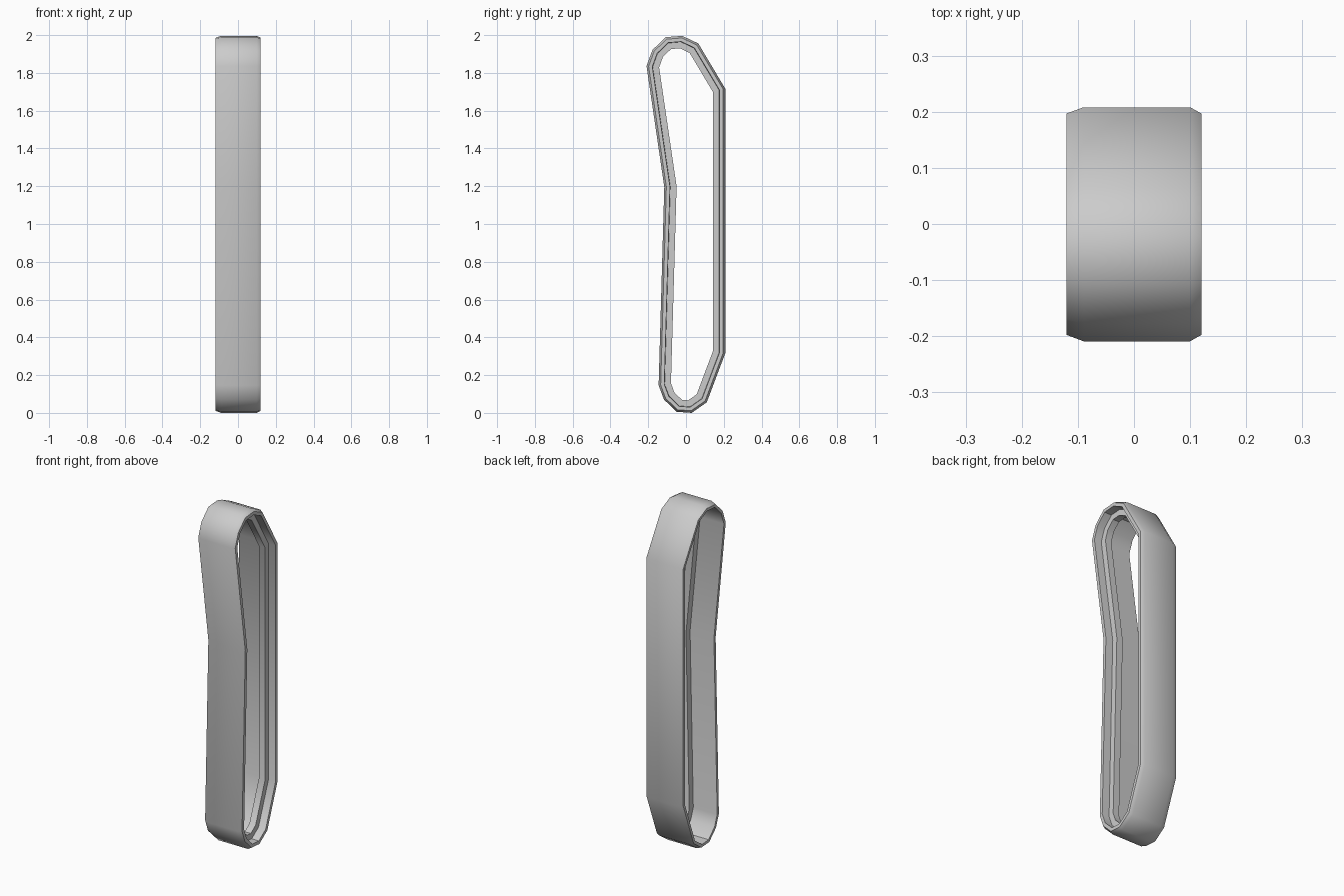
import bpy, bmesh, math
from mathutils import Vector

if "Cube" in bpy.data.objects:
    bpy.data.objects.remove(bpy.data.objects["Cube"])

# Outer silhouette in (y, z), clockwise seen from the right
OUTLINE = [(-.145, .15), (-.115, 1.2), (-.209, 1.84), (-.178, 1.925), (-.108, 1.993),
           (-.02, 2.0), (.065, 1.96), (.208, 1.72), (.208, .32), (.11, .06),
           (.03, .004), (-.05, .01), (-.117, .075)]

# Closed band section as (x, inward offset): chamfered skin with an inner ridge
SECTION = [(-.12, .011), (-.09, 0), (.10, 0), (.12, .011),
           (.12, .030), (.075, .032), (.075, .065), (.035, .065),
           (.035, .027), (-.12, .027)]


def inset(points, dist):
    """Mitred inward offset of a clockwise loop."""
    pts = [Vector(p) for p in points]
    out = []
    for i, p in enumerate(pts):
        a = (p - pts[i - 1]).normalized()
        b = (pts[(i + 1) % len(pts)] - p).normalized()
        na, nb = Vector((a.y, -a.x)), Vector((b.y, -b.x))
        out.append(p + (na + nb) * dist / (1 + na.dot(nb)))
    return out


# Band: one ring per section point, joined in a closed tube
bm = bmesh.new()
rings = [[bm.verts.new((x, p.x, p.y)) for p in inset(OUTLINE, d)] for x, d in SECTION]
n = len(OUTLINE)
for r, ring in enumerate(rings):
    nxt = rings[(r + 1) % len(rings)]
    for i in range(n):
        j = (i + 1) % n
        bm.faces.new((ring[i], ring[j], nxt[j], nxt[i]))
low = min(v.co.z for v in bm.verts)
for v in bm.verts:
    v.co.z -= low
bmesh.ops.recalc_face_normals(bm, faces=bm.faces)
mesh = bpy.data.meshes.new("frame_band")
bm.to_mesh(mesh)
bm.free()
band = bpy.data.objects.new("frame_band", mesh)
bpy.context.collection.objects.link(band)

# Soft outer skin, crisp ridge edges
bpy.context.view_layer.objects.active = band
band.select_set(True)
bpy.ops.object.shade_smooth_by_angle(angle=math.radians(38))
